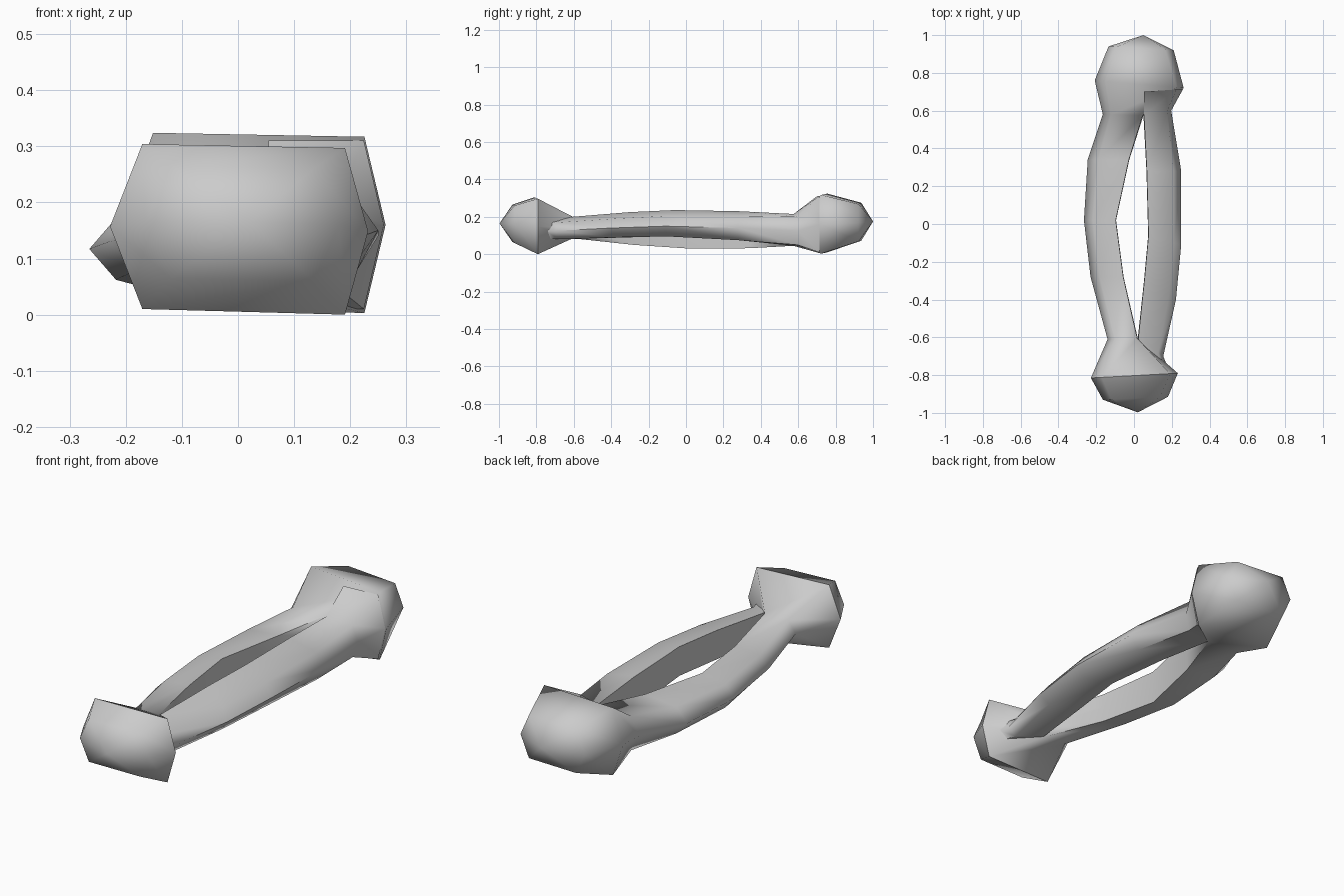
import bpy, bmesh, math

bone_mat = bpy.data.materials.new("bone grey")
bone_mat.diffuse_color = (0.6, 0.6, 0.6, 1)


def hex_ring(bm, xl, yl, xr, yr, bl, br, tl, tr, il, ir):
    """Six-sided slanted ring: left, top pair, right, bottom pair."""
    def at(f, z):
        return bm.verts.new((xl + (xr - xl) * f, yl + (yr - yl) * f, z))
    return [at(0, (bl + tl) / 2), at(il, tl), at(1 - ir, tr),
            at(1, (br + tr) / 2), at(1 - ir, br), at(il, bl)]


def loft(name, rings, angle, tips=None, sharp_ring=None):
    bm = bmesh.new()
    loops = [hex_ring(bm, *r) for r in rings]
    for a, b in zip(loops, loops[1:]):
        for i in range(6):
            j = (i + 1) % 6
            bm.faces.new((a[i], a[j], b[j], b[i]))
    for k, loop in enumerate((loops[0], loops[-1])):
        if tips:
            tip = bm.verts.new(tips[k])
            for i in range(6):
                bm.faces.new((loop[i], loop[(i + 1) % 6], tip))
        else:
            bm.faces.new(loop)
    bmesh.ops.recalc_face_normals(bm, faces=bm.faces)
    # Smooth faces, crisp edges where steep or on the chosen rim
    rim = set(loops[sharp_ring]) if sharp_ring is not None else set()
    for f in bm.faces:
        f.smooth = True
    for e in bm.edges:
        on_rim = e.verts[0] in rim and e.verts[1] in rim
        e.smooth = not on_rim and e.calc_face_angle(0) < math.radians(angle)
    me = bpy.data.meshes.new(name)
    bm.to_mesh(me)
    bm.free()
    ob = bpy.data.objects.new(name, me)
    bpy.context.collection.objects.link(ob)
    me.materials.append(bone_mat)
    return ob


# Main bone with a knob at each end:
# x,y left; x,y right; bottom l/r; top l/r; corner inset l/r
loft("main_bone_with_knobs", [
    (-0.165, -0.93, 0.18, -0.915, 0.065, 0.06, 0.265, 0.26, 0.13, 0.13),
    (-0.228, -0.815, 0.232, -0.79, 0.01, 0.0, 0.304, 0.297, 0.125, 0.09),
    (-0.14, -0.61, 0.02, -0.605, 0.09, 0.085, 0.20, 0.20, 0.25, 0.02),
    (-0.23, -0.28, -0.055, -0.28, 0.08, 0.05, 0.18, 0.19, 0.28, 0.01),
    (-0.265, 0.02, -0.095, 0.02, 0.062, 0.03, 0.172, 0.19, 0.28, 0.01),
    (-0.245, 0.34, -0.025, 0.34, 0.055, 0.032, 0.18, 0.195, 0.26, 0.01),
    (-0.165, 0.58, 0.05, 0.575, 0.05, 0.045, 0.21, 0.215, 0.2, 0.02),
    (-0.208, 0.76, 0.263, 0.72, 0.01, 0.003, 0.324, 0.317, 0.12, 0.08),
    (-0.135, 0.94, 0.21, 0.92, 0.072, 0.068, 0.275, 0.268, 0.13, 0.13),
], 85, tips=[(0.02, -0.997, 0.165), (0.05, 1.0, 0.175)], sharp_ring=1)

# Slimmer second bone alongside, its ends sunk into the knobs
loft("side_bone", [
    (0.05, -0.68, 0.175, -0.75, 0.09, 0.08, 0.19, 0.17, 0.05, 0.25),
    (0.02, -0.605, 0.155, -0.70, 0.085, 0.08, 0.20, 0.17, 0.02, 0.2),
    (0.053, -0.30, 0.222, -0.40, 0.09, 0.09, 0.225, 0.19, 0.01, 0.22),
    (0.075, -0.06, 0.25, -0.11, 0.10, 0.095, 0.236, 0.205, 0.01, 0.22),
    (0.066, 0.28, 0.25, 0.28, 0.075, 0.075, 0.23, 0.205, 0.01, 0.22),
    (0.05, 0.575, 0.197, 0.60, 0.045, 0.05, 0.215, 0.20, 0.02, 0.15),
    (0.05, 0.70, 0.26, 0.715, 0.015, 0.01, 0.31, 0.31, 0.02, 0.17),
], 60)
